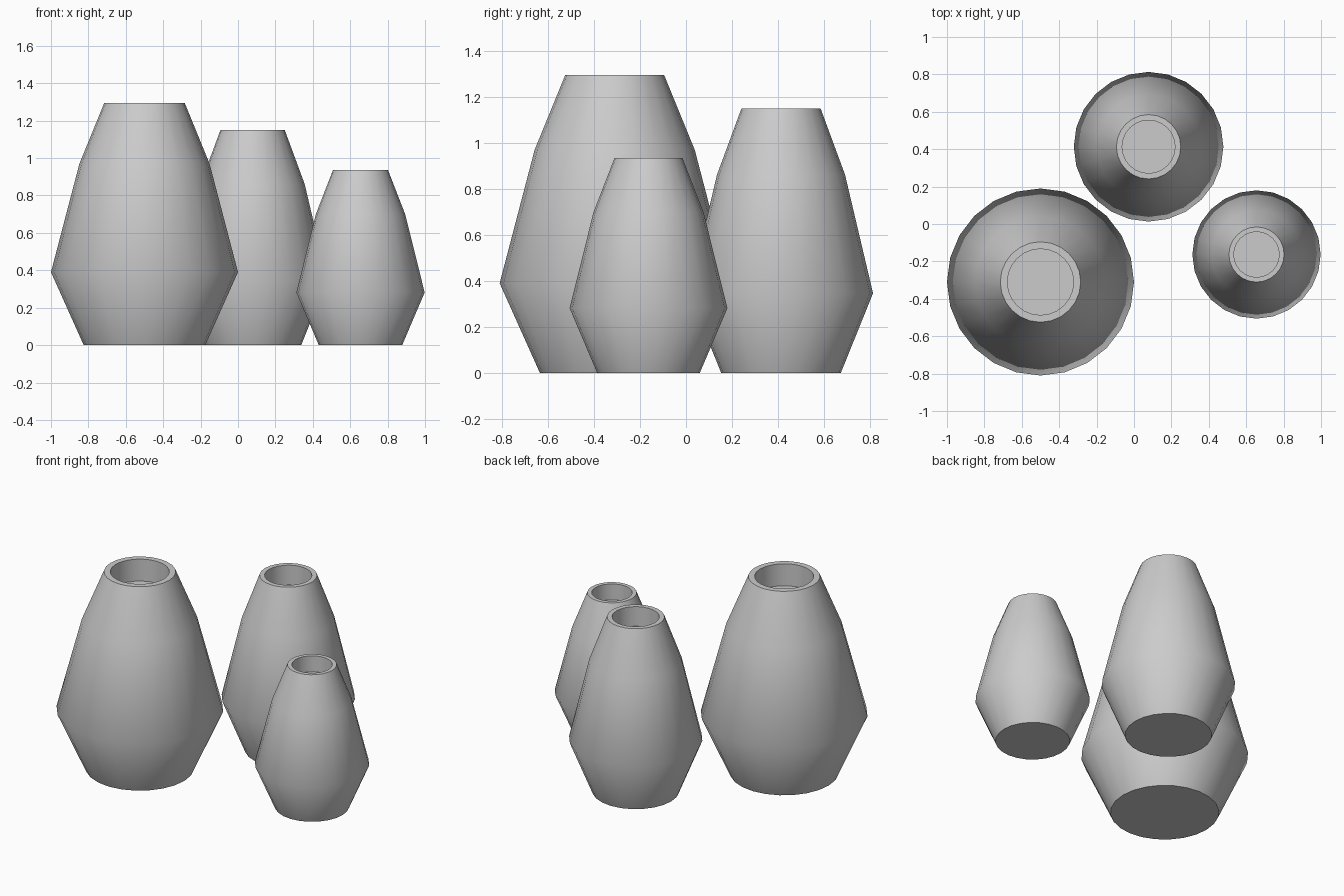
import bpy
import bmesh
import math

default = bpy.data.objects.get("Cube")
if default:
    bpy.data.objects.remove(default, do_unlink=True)

# Plain grey ceramic
grey = bpy.data.materials.new("grey_ceramic")
grey.use_nodes = True
colour = (0.6, 0.6, 0.6, 1)
grey.diffuse_color = colour
grey.node_tree.nodes["Principled BSDF"].inputs["Base Color"].default_value = colour

SIDES = 24
# Radius and height from the base to the rim, then down into the shallow mouth
PROFILE = [(0.325, 0), (0.5, 0.39), (0.348, 0.97), (0.215, 1.295),
           (0.177, 1.295), (0.177, 1.15)]


def make_vase(name, centre, width, height):
    """Turn the profile into a closed vase, scaled in width and height."""
    bm = bmesh.new()
    rings = []
    for radius, z in PROFILE:
        ring = []
        for i in range(SIDES):
            a = math.tau * i / SIDES
            ring.append(bm.verts.new((radius * width * math.cos(a),
                                      radius * width * math.sin(a),
                                      z * height)))
        rings.append(ring)
    for low, high in zip(rings, rings[1:]):
        for i in range(SIDES):
            j = (i + 1) % SIDES
            bm.faces.new((low[i], low[j], high[j], high[i]))
    # Underside and floor of the mouth
    bm.faces.new(rings[0][::-1])
    bm.faces.new(rings[-1])
    mesh = bpy.data.meshes.new(name)
    bm.to_mesh(mesh)
    bm.free()
    mesh.materials.append(grey)
    vase = bpy.data.objects.new(name, mesh)
    vase.location = (*centre, 0)
    bpy.context.collection.objects.link(vase)
    # Soft body with crisp rim and foot
    bpy.ops.object.select_all(action="DESELECT")
    vase.select_set(True)
    bpy.context.view_layer.objects.active = vase
    bpy.ops.object.shade_smooth_by_angle(angle=math.radians(50))


make_vase("large_vase", (-0.5, -0.31), 1, 1)
make_vase("medium_vase", (0.078, 0.413), 0.8, 0.888)
make_vase("small_vase", (0.655, -0.163), 0.686, 0.722)
